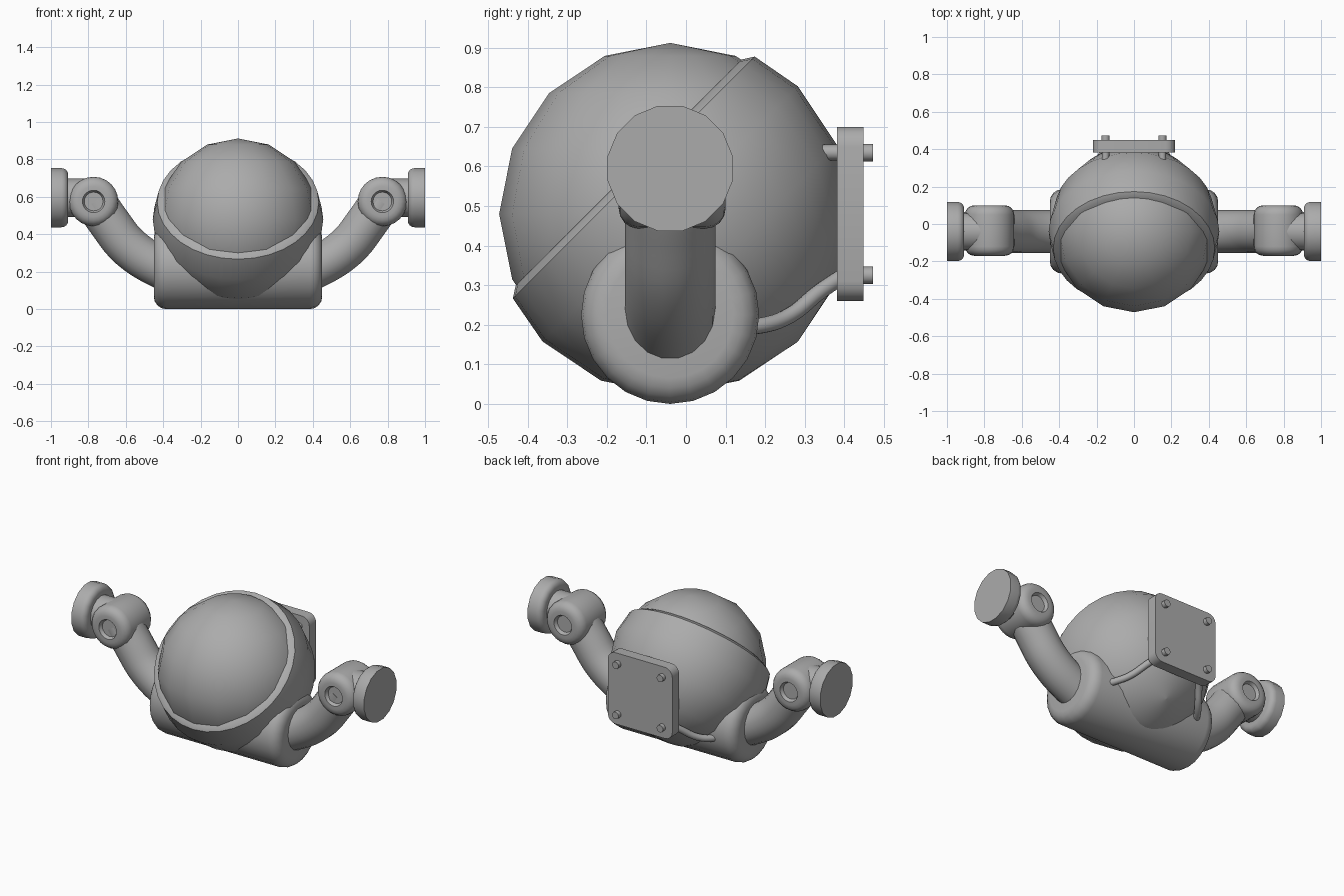
import bpy, bmesh, math
from mathutils import Vector

if "Cube" in bpy.data.objects:
    bpy.data.objects.remove(bpy.data.objects["Cube"])

C = Vector((0, -0.04, 0.48))              # centre of the round body
N = Vector((0, -1, 1)).normalized()       # direction the visor faces

grey = bpy.data.materials.new("dark_grey")
grey.diffuse_color = (0.41, 0.41, 0.41, 1)
grey.use_nodes = True
grey.node_tree.nodes["Principled BSDF"].inputs["Base Color"].default_value = grey.diffuse_color


def smooth(ob, angle=35):
    ob.data.materials.clear()
    ob.data.materials.append(grey)
    bpy.ops.object.select_all(action='DESELECT')
    ob.select_set(True)
    bpy.context.view_layer.objects.active = ob
    bpy.ops.object.shade_smooth_by_angle(angle=math.radians(angle))
    return ob


def link(name, bm):
    bmesh.ops.recalc_face_normals(bm, faces=bm.faces[:])
    me = bpy.data.meshes.new(name)
    bm.to_mesh(me)
    bm.free()
    ob = bpy.data.objects.new(name, me)
    bpy.context.collection.objects.link(ob)
    return smooth(ob)


def lathe(name, profile, n, origin, axis, phase=0.0):
    """Revolve (radius, distance along axis) pairs about an axis, capping both ends."""
    bm = bmesh.new()
    rot = Vector((0, 0, 1)).rotation_difference(Vector(axis))
    rings = []
    for r, h in profile:
        ring = []
        for i in range(n):
            a = 2 * math.pi * i / n + phase
            p = Vector((r * math.cos(a), r * math.sin(a), h))
            ring.append(bm.verts.new(rot @ p + Vector(origin)))
        rings.append(ring)
    for a, b in zip(rings, rings[1:]):
        for i in range(n):
            j = (i + 1) % n
            bm.faces.new((a[i], a[j], b[j], b[i]))
    bm.faces.new(rings[0])
    bm.faces.new(rings[-1])
    return link(name, bm)


def rounded(r, h0, h1, b, steps=4):
    """Cylinder profile with rounded rims of radius b."""
    t = [math.pi / 2 * i / steps for i in range(steps + 1)]
    low = [(r - b + b * math.sin(a), h0 + b - b * math.cos(a)) for a in t]
    high = [(r - b + b * math.cos(a), h1 - b + b * math.sin(a)) for a in t]
    return low + high


def tube(name, points, radius, res=6):
    cu = bpy.data.curves.new(name, 'CURVE')
    cu.dimensions = '3D'
    cu.bevel_depth = radius
    cu.bevel_resolution = res
    cu.resolution_u = 5
    cu.use_fill_caps = True
    sp = cu.splines.new('BEZIER')
    sp.bezier_points.add(len(points) - 1)
    for bp, p in zip(sp.bezier_points, points):
        bp.co = p
        bp.handle_left_type = bp.handle_right_type = 'AUTO'
    ob = bpy.data.objects.new(name, cu)
    bpy.context.collection.objects.link(ob)
    bpy.ops.object.select_all(action='DESELECT')
    ob.select_set(True)
    bpy.context.view_layer.objects.active = ob
    bpy.ops.object.convert(target='MESH')
    return smooth(bpy.context.object)


# Visor dome
bm = bmesh.new()
bmesh.ops.create_uvsphere(bm, u_segments=16, v_segments=8, radius=0.432)
bmesh.ops.translate(bm, verts=bm.verts[:], vec=C)
link("visor_dome", bm)

# Outer shell: slanted bowl behind the visor with a chamfered rim
bowl = [(0.404, 0.148), (0.432, 0.130)]
for k in range(5):
    a = math.pi / 8 * k
    bowl.append((max(0.456 * math.cos(a), 0.002), -0.456 * math.sin(a)))
lathe("shell", bowl, 32, C, N)

# Base roller
lathe("base_roller", rounded(0.225, -0.45, 0.45, 0.065), 24, (0, -0.04, 0.225), (1, 0, 0))

for s, side in ((1, "right"), (-1, "left")):
    # Curved arm
    arm = [(0.33, 0.19), (0.402, 0.217), (0.578, 0.327), (0.69, 0.465), (0.765, 0.575)]
    tube("arm_" + side, [(s * x, -0.04, z) for x, z in arm], 0.114, 7)
    # Elbow drum with a recessed pin on each face
    body = rounded(0.132, -0.135, 0.135, 0.05)
    prof = [(0.05, -0.115), (0.06, -0.135)] + body + [(0.06, 0.135), (0.05, 0.115)]
    lathe("elbow_" + side, prof, 24, (s * 0.772, -0.035, 0.575), (0, 1, 0))
    # Wrist neck and end flange, rounded on its inner rim only
    lathe("wrist_" + side, [(0.103, 0.78), (0.103, 0.93)], 16, (0, -0.04, 0.595), (s, 0, 0))
    disc = rounded(0.161, 0.908, 1.0, 0.035)[:5] + [(0.161, 1.0)]
    lathe("flange_" + side, disc, 16, (0, -0.04, 0.595), (s, 0, 0), math.pi / 16)
    # Plate bolts, upper struts and lower bent pipes
    for z in (0.325, 0.635):
        lathe("plate_bolt_" + side, [(0.022, 0.44), (0.022, 0.473)], 12,
              (s * 0.152, 0, z), (0, 1, 0))
    lathe("plate_strut_" + side, [(0.02, 0.2), (0.02, 0.39)], 12,
          (s * 0.152, 0, 0.635), (0, 1, 0))
    tube("plate_pipe_" + side, [(s * 0.152, 0.40, 0.325), (s * 0.19, 0.34, 0.285),
                                (s * 0.25, 0.26, 0.222), (s * 0.30, 0.19, 0.198),
                                (s * 0.33, 0.12, 0.195)], 0.02)

# Back plate with rounded corners
bm = bmesh.new()
outline = []
for k, (sx, sz) in enumerate(((1, 1), (-1, 1), (-1, -1), (1, -1))):
    for i in range(5):
        a = math.pi / 2 * (k + i / 4)
        outline.append(bm.verts.new((sx * 0.17 + 0.05 * math.cos(a), 0.382,
                                     0.48 + sz * 0.17 + 0.05 * math.sin(a))))
face = bm.faces.new(outline)
ext = bmesh.ops.extrude_face_region(bm, geom=[face])
bmesh.ops.translate(bm, vec=(0, 0.066, 0),
                    verts=[v for v in ext['geom'] if isinstance(v, bmesh.types.BMVert)])
link("back_plate", bm)
